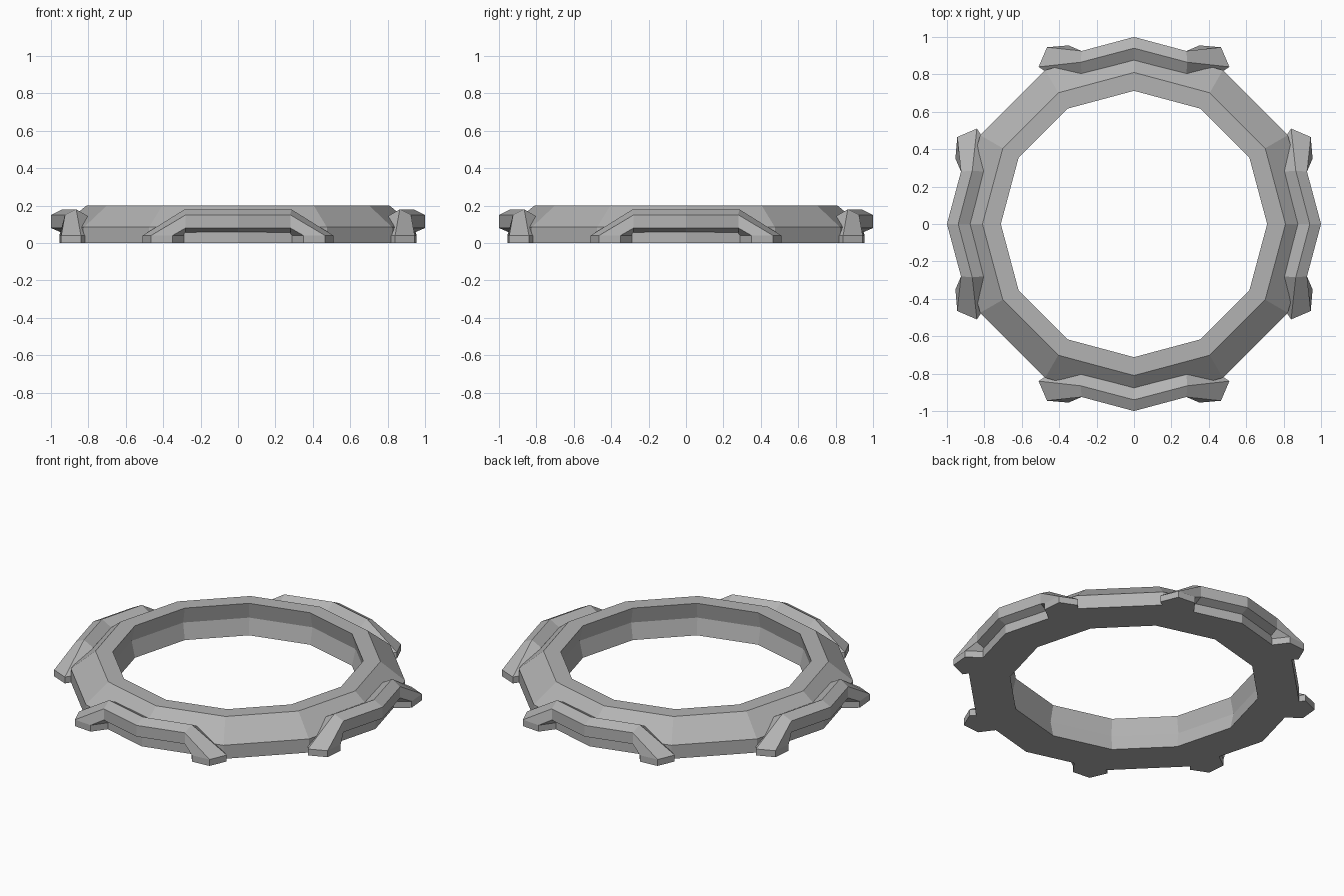
import bpy, bmesh, math
from mathutils import Matrix

cube = bpy.data.objects.get("Cube")
if cube:
    bpy.data.objects.remove(cube, do_unlink=True)

grey = bpy.data.materials.new("plain grey")
grey.use_nodes = True
colour = (0.45, 0.45, 0.45, 1)
grey.diffuse_color = colour
grey.node_tree.nodes["Principled BSDF"].inputs["Base Color"].default_value = colour


def loft(name, sections, closed):
    """Skin a row of matching cross-sections, either looped or capped."""
    bm = bmesh.new()
    rows = [[bm.verts.new(p) for p in s] for s in sections]
    pairs = list(zip(rows, rows[1:]))
    if closed:
        pairs.append((rows[-1], rows[0]))
    for a, b in pairs:
        for i in range(len(a)):
            j = (i + 1) % len(a)
            bm.faces.new((a[i], a[j], b[j], b[i]))
    if not closed:
        bm.faces.new(rows[0])
        bm.faces.new(rows[-1])
    bmesh.ops.recalc_face_normals(bm, faces=bm.faces)
    mesh = bpy.data.meshes.new(name)
    bm.to_mesh(mesh)
    bm.free()
    mesh.materials.append(grey)
    obj = bpy.data.objects.new(name, mesh)
    bpy.context.collection.objects.link(obj)
    return obj


# Twelve-sided ring: sloped outer shoulder, shallow groove inside
profile = [(0.712, 0), (0.95, 0), (0.95, 0.085), (0.81, 0.2), (0.712, 0.2), (0.735, 0.1)]
ring = []
for k in range(12):
    a = math.radians(30 * k)
    ring.append([(r * math.cos(a), r * math.sin(a), z) for r, z in profile])
loft("ring", ring, True)

# Brace sections: outer bottom, outer top, ridge, inner top, inner bottom
middle = [(0, 1, 0.08), (0, 1, 0.15), (0, 0.94, 0.18), (0, 0.875, 0.145), (0, 0.93, 0.05)]
bend = [(0.28, 0.925, 0.08), (0.28, 0.925, 0.15), (0.285, 0.865, 0.18),
        (0.28, 0.805, 0.145), (0.28, 0.86, 0.05)]
ankle = [(0.35, 0.955, 0.04), (0.465, 0.945, 0.04), (0.51, 0.84, 0.04),
         (0.45, 0.8, 0.04), (0.28, 0.86, 0.04)]
foot = [(x, y, 0) for x, y, z in ankle]
half = [bend, ankle, foot]
mirrored = [[(-x, y, z) for x, y, z in s] for s in reversed(half)]

# One brace on each side of the ring
for k, side in enumerate(("back", "right", "front", "left")):
    brace = loft(side + "_brace", mirrored + [middle] + half, False)
    brace.data.transform(Matrix.Rotation(math.radians(90 * k), 4, "Z"))
